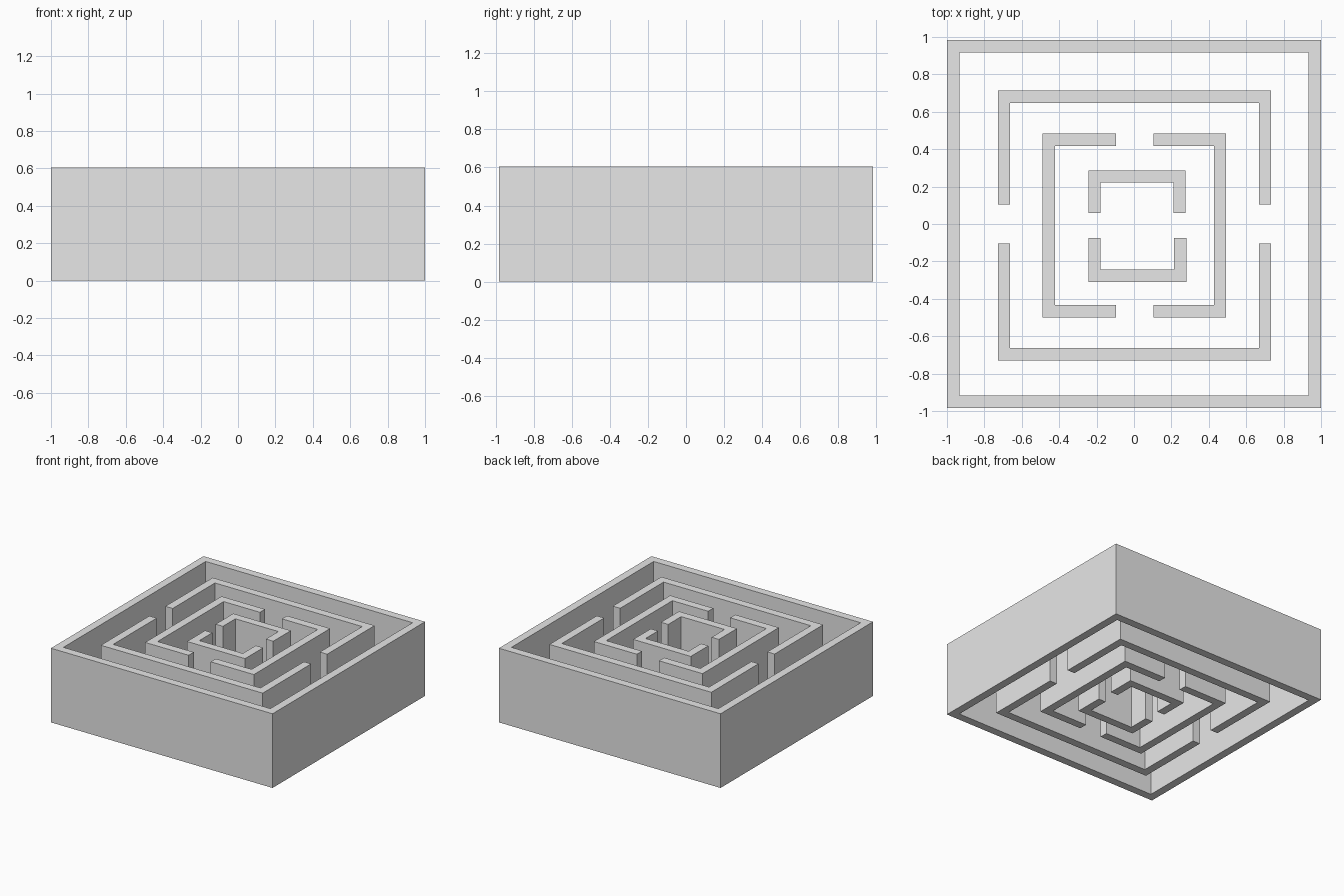
import bpy
import bmesh
from mathutils import Vector

cube = bpy.data.objects.get("Cube")
if cube:
    bpy.data.objects.remove(cube, do_unlink=True)

HEIGHT = 0.605
HALF = 0.033  # half the wall thickness

grey = bpy.data.materials.new("light_grey")
grey.use_nodes = True
grey.diffuse_color = (0.8, 0.8, 0.8, 1)
grey.node_tree.nodes["Principled BSDF"].inputs["Base Color"].default_value = (0.8, 0.8, 0.8, 1)


def wall(name, path, closed=False):
    """Upright wall of even thickness along a right-angled centre line."""
    pts = [Vector((x, y, 0)) for x, y in path]
    n = len(pts)
    bm = bmesh.new()
    rings = []
    for i, p in enumerate(pts):
        # Mitre each corner by adding the normals of the runs that meet there
        offset = Vector()
        for a, b in ((i - 1, i), (i, i + 1)):
            if closed or (a >= 0 and b < n):
                d = (pts[b % n] - pts[a % n]).normalized()
                offset += Vector((-d.y, d.x, 0)) * HALF
        up = Vector((0, 0, HEIGHT))
        corners = (p + offset, p - offset, p - offset + up, p + offset + up)
        rings.append([bm.verts.new(c) for c in corners])
    for i in range(n if closed else n - 1):
        a, b = rings[i], rings[(i + 1) % n]
        for k in range(4):
            m = (k + 1) % 4
            bm.faces.new((a[k], a[m], b[m], b[k]))
    if not closed:
        bm.faces.new(rings[0])
        bm.faces.new(rings[-1])
    bmesh.ops.recalc_face_normals(bm, faces=bm.faces)
    mesh = bpy.data.meshes.new(name)
    bm.to_mesh(mesh)
    bm.free()
    mesh.materials.append(grey)
    bpy.context.collection.objects.link(bpy.data.objects.new(name, mesh))


def bracket(name, x0, x1, y, end):
    """U-shaped wall whose two arms run along y."""
    wall(name, [(x0, end), (x0, y), (x1, y), (x1, end)])


def side_bracket(name, x, y0, y1, end):
    """U-shaped wall whose two arms run along x."""
    wall(name, [(end, y0), (x, y0), (x, y1), (end, y1)])


# Closed outer wall
wall("outer_wall", [(-0.967, -0.95), (0.967, -0.95), (0.967, 0.95), (-0.967, 0.95)], closed=True)

# Second ring, open at the sides
bracket("second_ring_back", -0.695, 0.70, 0.681, 0.103)
bracket("second_ring_front", -0.695, 0.70, -0.696, -0.103)

# Third ring, open at front and back
side_bracket("third_ring_right", -0.455, -0.467, 0.451, -0.095)
side_bracket("third_ring_left", 0.46, -0.467, 0.451, 0.104)

# Inner ring, open at the sides
bracket("inner_ring_back", -0.211, 0.243, 0.254, 0.06)
bracket("inner_ring_front", -0.211, 0.247, -0.276, -0.076)
